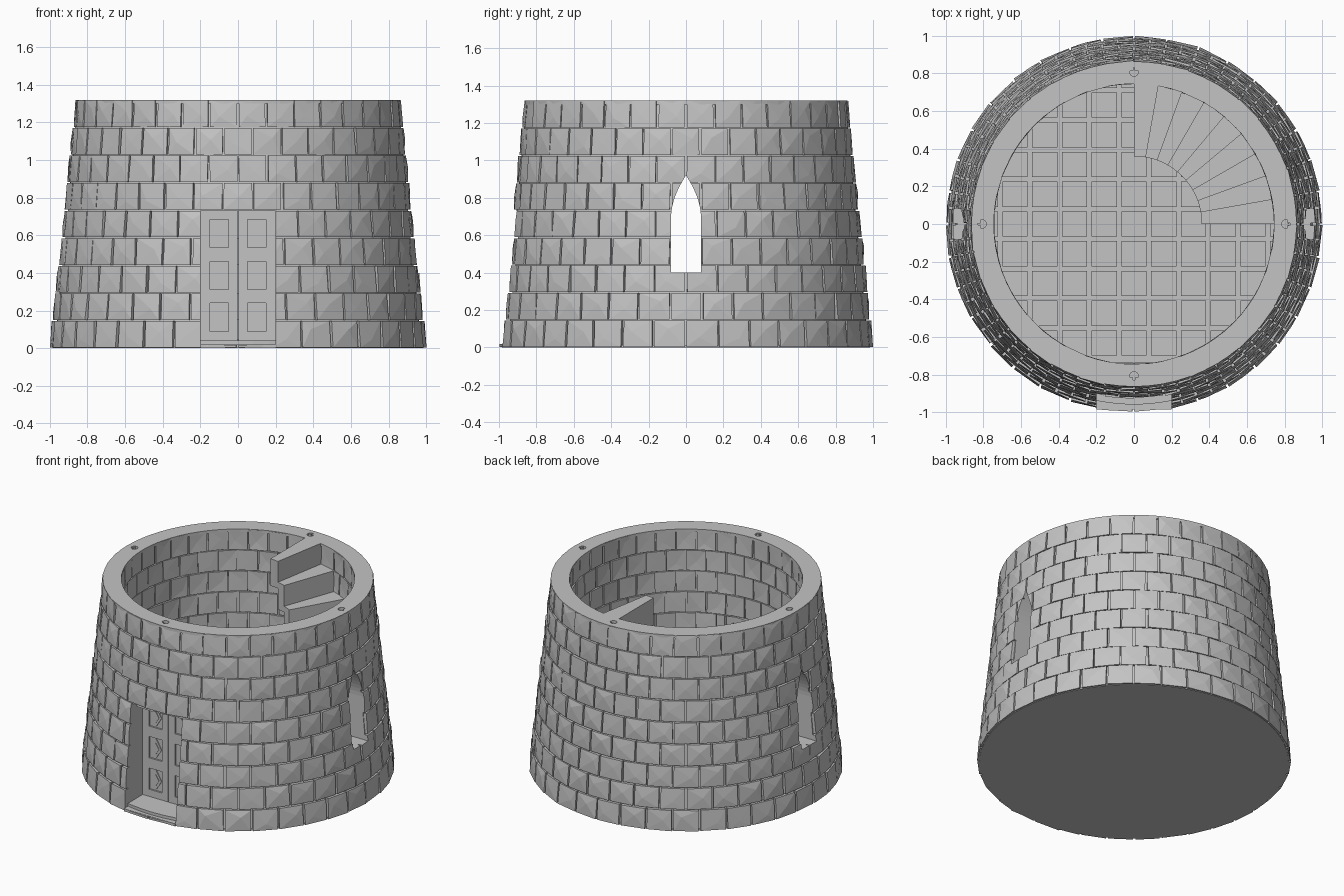
import bpy, bmesh, math, random
from mathutils import Vector

random.seed(4)
if "Cube" in bpy.data.objects:
    bpy.data.objects.remove(bpy.data.objects["Cube"])

STONE = (0.55, 0.55, 0.55, 1)
stone = bpy.data.materials.new("grey_stone")
stone.use_nodes = True
stone.diffuse_color = STONE
stone.node_tree.nodes["Principled BSDF"].inputs["Base Color"].default_value = STONE

HEIGHT, COURSES, BRICKS = 1.32, 9, 36
COURSE_H = HEIGHT / COURSES


def finish(name, bm):
    bmesh.ops.recalc_face_normals(bm, faces=bm.faces)
    mesh = bpy.data.meshes.new(name)
    bm.to_mesh(mesh)
    bm.free()
    mesh.materials.append(stone)
    ob = bpy.data.objects.new(name, mesh)
    bpy.context.collection.objects.link(ob)
    return ob


def polar(r, a, z):
    return Vector((r * math.cos(a), r * math.sin(a), z))


def prism(bm, points, offset):
    """Closed solid from an outline pushed along an offset."""
    low = [bm.verts.new(p) for p in points]
    high = [bm.verts.new(Vector(p) + Vector(offset)) for p in points]
    bm.faces.new(low)
    bm.faces.new(high)
    n = len(low)
    for i in range(n):
        j = (i + 1) % n
        bm.faces.new((low[i], low[j], high[j], high[i]))


def box(bm, x0, x1, y0, y1, z0, z1):
    prism(bm, [(x0, y0, z0), (x1, y0, z0), (x1, y1, z0), (x0, y1, z0)], (0, 0, z1 - z0))


def lathe(name, profile, segs=72):
    """Revolve a closed (radius, height) profile around z."""
    bm = bmesh.new()
    rings = [[bm.verts.new(polar(r, math.tau * s / segs, z)) for r, z in profile] for s in range(segs)]
    for s in range(segs):
        a, b = rings[s], rings[(s + 1) % segs]
        for i in range(len(profile)):
            j = (i + 1) % len(profile)
            bm.faces.new((a[i], b[i], b[j], a[j]))
    return finish(name, bm)


def disc(name, radius, z0, z1, segs=72):
    bm = bmesh.new()
    prism(bm, [polar(radius, math.tau * s / segs, z0) for s in range(segs)], (0, 0, z1 - z0))
    return finish(name, bm)


def cut(ob, cutters):
    for c in cutters:
        mod = ob.modifiers.new("cut", 'BOOLEAN')
        mod.operation, mod.solver, mod.object = 'DIFFERENCE', 'EXACT', c
        bpy.context.view_layer.objects.active = ob
        bpy.ops.object.modifier_apply(modifier=mod.name)


def bricks(name, face_radius, depth):
    """Staggered courses of slightly uneven blocks; depth > 0 faces outward."""
    bm = bmesh.new()
    step = math.tau / BRICKS
    for k in range(COURSES):
        z0, z1 = k * COURSE_H + 0.003, (k + 1) * COURSE_H - 0.003
        r0, r1 = face_radius(k), face_radius(k + 0.65)
        for i in range(BRICKS):
            a0 = (i + 0.5 * (k % 2)) * step
            mid = a0 + step * 0.5
            corners = []
            ends = (a0 + random.uniform(.003, .009), a0 + step - random.uniform(.003, .009))
            for base in (False, True):
                for a, z, r in ((ends[0], z0, r0), (ends[1], z0, r0), (ends[1], z1, r1), (ends[0], z1, r1)):
                    rr = r - depth if base else r + random.uniform(-.005, .003)
                    aa = a + (0 if base else random.uniform(-.002, .002))
                    corners.append(bm.verts.new(polar(rr, aa, z)))
            f, b = corners[:4], corners[4:]
            # uneven face: fan around a shifted centre point
            c = polar((r0 + r1) / 2 + random.uniform(0, .004) * (1 if depth > 0 else -1),
                      mid + random.uniform(-.04, .04), (z0 + z1) / 2 + random.uniform(-.03, .03))
            centre = bm.verts.new(c)
            bm.faces.new(b)
            for s in range(4):
                t = (s + 1) % 4
                bm.faces.new((f[s], f[t], centre))
                bm.faces.new((f[s], f[t], b[t], b[s]))
    return finish(name, bm)


# Wall: mortar core, block facing on both sides, cap ring
core = lathe("wall_core", [(.757, .01), (.976, .01), (.852, 1.312), (.757, 1.312)])
outer = bricks("outer_blocks", lambda k: 1.0 - .0155 * k, .05)
inner = bricks("inner_blocks", lambda k: .748, -.03)
cap = lathe("top_ring", [(.745, 1.3), (.864, 1.3), (.864, HEIGHT), (.745, HEIGHT)])

# Cutters for the doorway, the two pointed windows and the peg holes
bm = bmesh.new()
box(bm, -.2, .2, -1.1, -.6, .018, .73)
door_cut = finish("door_cutter", bm)

bm = bmesh.new()
arch = [(.08 * (1 - (t / 8) ** 1.8), .70 + .22 * t / 8) for t in range(9)]
outline = [(.08, .40)] + arch + [(-y, z) for y, z in reversed(arch[:-1])] + [(-.08, .40)]
prism(bm, [(-1.2, y, z) for y, z in outline], (2.4, 0, 0))
window_cut = finish("window_cutter", bm)

bm = bmesh.new()
for q in range(4):
    hub = polar(.808, q * math.pi / 2, 1.22)
    prism(bm, [hub + polar(.023, math.tau * s / 20, 0) for s in range(20)], (0, 0, .2))
hole_cut = finish("peg_hole_cutter", bm)

for wall in (core, outer, inner):
    cut(wall, [door_cut, window_cut])
for part in (core, cap):
    cut(part, [hole_cut])

# Floor slab, underside and raised square tiles
disc("base_plate", .985, 0, .012)
disc("floor_slab", .96, .005, .04)
bm = bmesh.new()
PITCH, HALF = .158, .067
for i in range(-5, 6):
    for j in range(-5, 6):
        x, y = i * PITCH, j * PITCH
        if math.hypot(x, y) < .84 and y > -.7:
            box(bm, x - HALF, x + HALF, y - HALF, y + HALF, .03, .05)
finish("floor_tiles", bm)

bm = bmesh.new()
box(bm, -.2, .2, -.985, -.75, .002, .02)
finish("door_sill", bm)

# Double door: sunk panels with stepped diamonds on both faces
Y_FRONT, Y_BACK, SINK = -.775, -.735, .012
bm = bmesh.new()
for side in (-1, 1):
    xs = sorted((side * .002, side * .2))
    box(bm, xs[0], xs[1], Y_FRONT, Y_BACK, .04, .73)
door = finish("double_door", bm)

panels, diamonds = bmesh.new(), bmesh.new()
for x in (-.1, .1):
    for z in (.165, .387, .61):
        for y, out in ((Y_FRONT, -1), (Y_BACK, 1)):
            lo, hi = sorted((y - out * SINK, y + out * .02))
            box(panels, x - .05, x + .05, lo, hi, z - .075, z + .075)
            floor_y = y - out * (SINK + .002)
            for scale, rise in ((1, .008), (.6, .013)):
                w, h = .042 * scale, .067 * scale
                prism(diamonds, [(x - w, floor_y, z), (x, floor_y, z - h),
                                 (x + w, floor_y, z), (x, floor_y, z + h)], (0, out * rise, 0))
panel_cut = finish("panel_cutter", panels)
finish("door_diamonds", diamonds)
cut(door, [panel_cut])

# Quarter-turn stair rising to the top ring
STEPS = 9
bm = bmesh.new()
for i in range(STEPS):
    top = (i + 1) * HEIGHT / STEPS
    bottom = max(.03, top - .19)
    a0, a1 = [math.radians(90 * n / STEPS) for n in (i, i + 1)]
    angles = [a0 + (a1 - a0) * t / 3 for t in range(4)]
    ring = [polar(.36, a, bottom) for a in angles] + [polar(.756, a, bottom) for a in reversed(angles)]
    prism(bm, ring, (0, 0, top - bottom))
finish("stair_steps", bm)

for c in (door_cut, window_cut, hole_cut, panel_cut):
    bpy.data.objects.remove(c)
